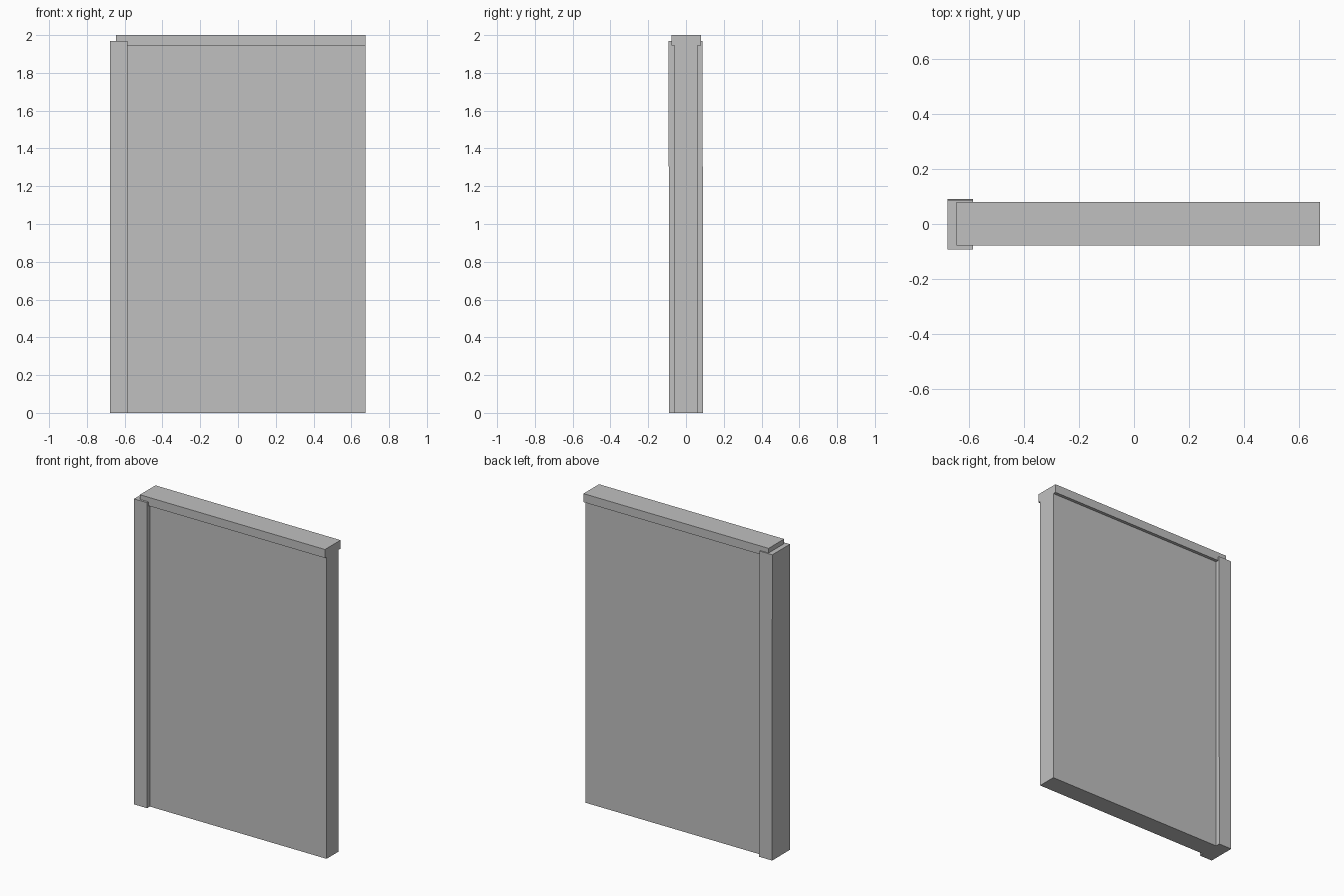
import bpy

cube = bpy.data.objects.get("Cube")
if cube:
    bpy.data.objects.remove(cube, do_unlink=True)

# One plain grey for the whole wall section
GREY = (0.53, 0.53, 0.53, 1)
grey = bpy.data.materials.new("plain grey")
grey.use_nodes = True
grey.diffuse_color = GREY
grey.node_tree.nodes["Principled BSDF"].inputs["Base Color"].default_value = GREY


def box(name, x, y, z):
    """Flat-sided block spanning the given (min, max) ranges."""
    spans = (x, y, z)
    bpy.ops.mesh.primitive_cube_add(size=1, location=[(a + b) / 2 for a, b in spans])
    obj = bpy.context.object
    obj.name = name
    obj.scale = [b - a for a, b in spans]
    bpy.ops.object.transform_apply(location=False, rotation=False, scale=True)
    obj.data.materials.append(grey)
    return obj


# Thin wall slab, full height
box("wall_panel", (-0.63, 0.675), (-0.062, 0.06), (0, 1.96))

# Overhanging coping along the top
box("top_cap", (-0.645, 0.675), (-0.078, 0.08), (1.945, 2))

# Thicker upright at the right-hand end, slightly lower than the cap
post = box("end_post", (-0.677, -0.585), (-0.09, 0.09), (0, 1.97))

# The upright leans very slightly towards the front at its top
for v in post.data.vertices:
    if v.co.z > 0:
        v.co.y -= 0.002
